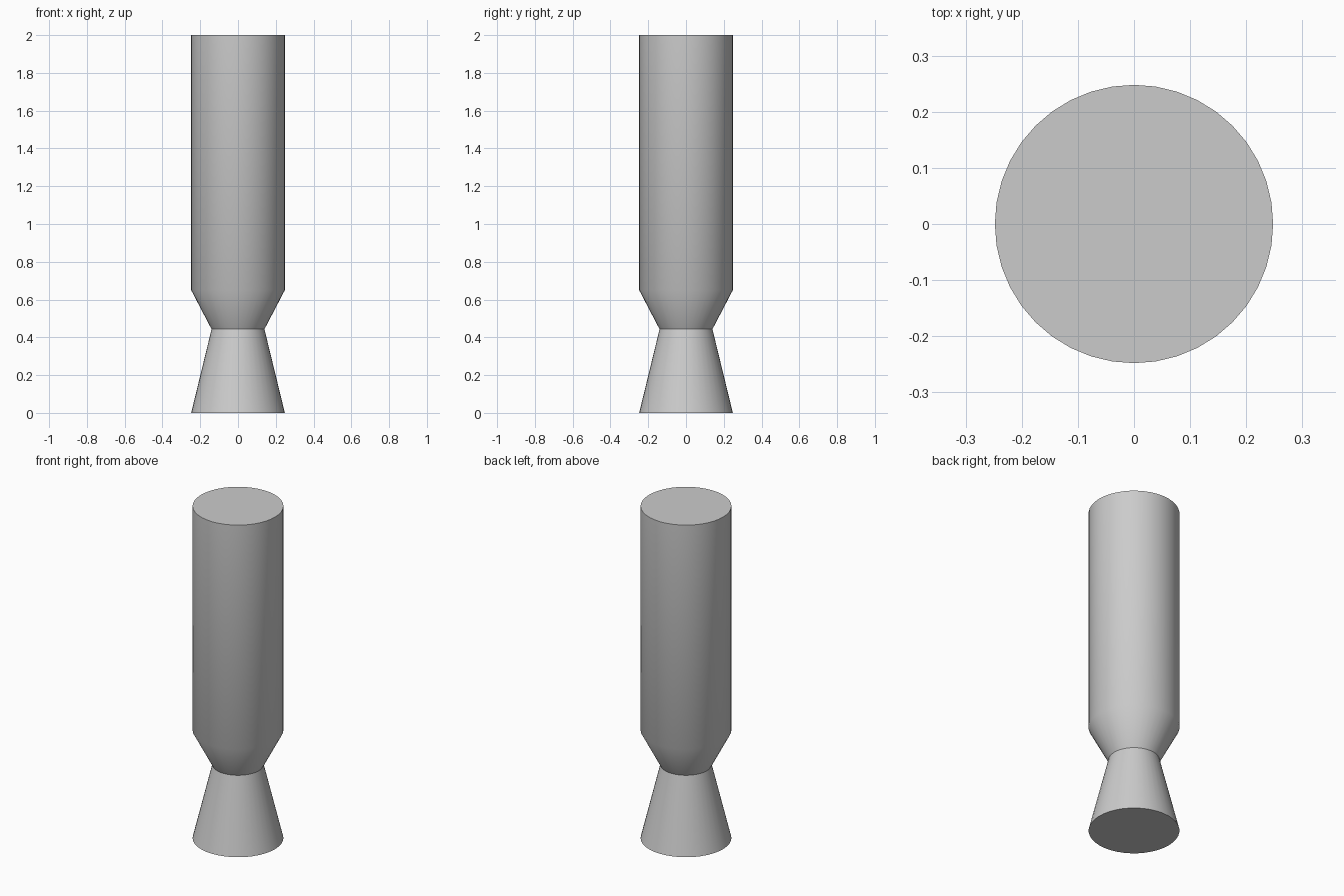
import bpy, bmesh, math

cube = bpy.data.objects.get("Cube")
if cube:
    bpy.data.objects.remove(cube, do_unlink=True)

SIDES = 40
BODY_R, NECK_R = 0.248, 0.14
NECK_Z, SHOULDER_Z, TOP_Z = 0.443, 0.65, 2.0

# One plain grey for the whole model
grey = bpy.data.materials.new("light grey")
grey.use_nodes = True
colour = (0.6, 0.6, 0.6, 1)
grey.diffuse_color = colour
grey.node_tree.nodes["Principled BSDF"].inputs["Base Color"].default_value = colour


def turned_part(name, profile):
    """Turn a (radius, height) profile, bottom to top, into a capped solid."""
    bm = bmesh.new()
    rings = []
    for r, z in profile:
        angles = [math.tau * i / SIDES for i in range(SIDES)]
        rings.append([bm.verts.new((r * math.cos(a), r * math.sin(a), z)) for a in angles])
    for low, high in zip(rings, rings[1:]):
        for i in range(SIDES):
            j = (i + 1) % SIDES
            bm.faces.new((low[i], low[j], high[j], high[i]))
    bm.faces.new(rings[0][::-1])
    bm.faces.new(rings[-1])
    mesh = bpy.data.meshes.new(name)
    bm.to_mesh(mesh)
    bm.free()
    mesh.materials.append(grey)
    obj = bpy.data.objects.new(name, mesh)
    bpy.context.collection.objects.link(obj)
    bpy.ops.object.select_all(action="DESELECT")
    obj.select_set(True)
    bpy.context.view_layer.objects.active = obj
    bpy.ops.object.shade_smooth_by_angle(angle=math.radians(35))
    return obj


# Flared nozzle below, straight casing with a tapered lower end above
turned_part("nozzle", [(BODY_R, 0), (NECK_R, NECK_Z)])
turned_part("casing", [(NECK_R, NECK_Z), (BODY_R, SHOULDER_Z), (BODY_R, TOP_Z)])
